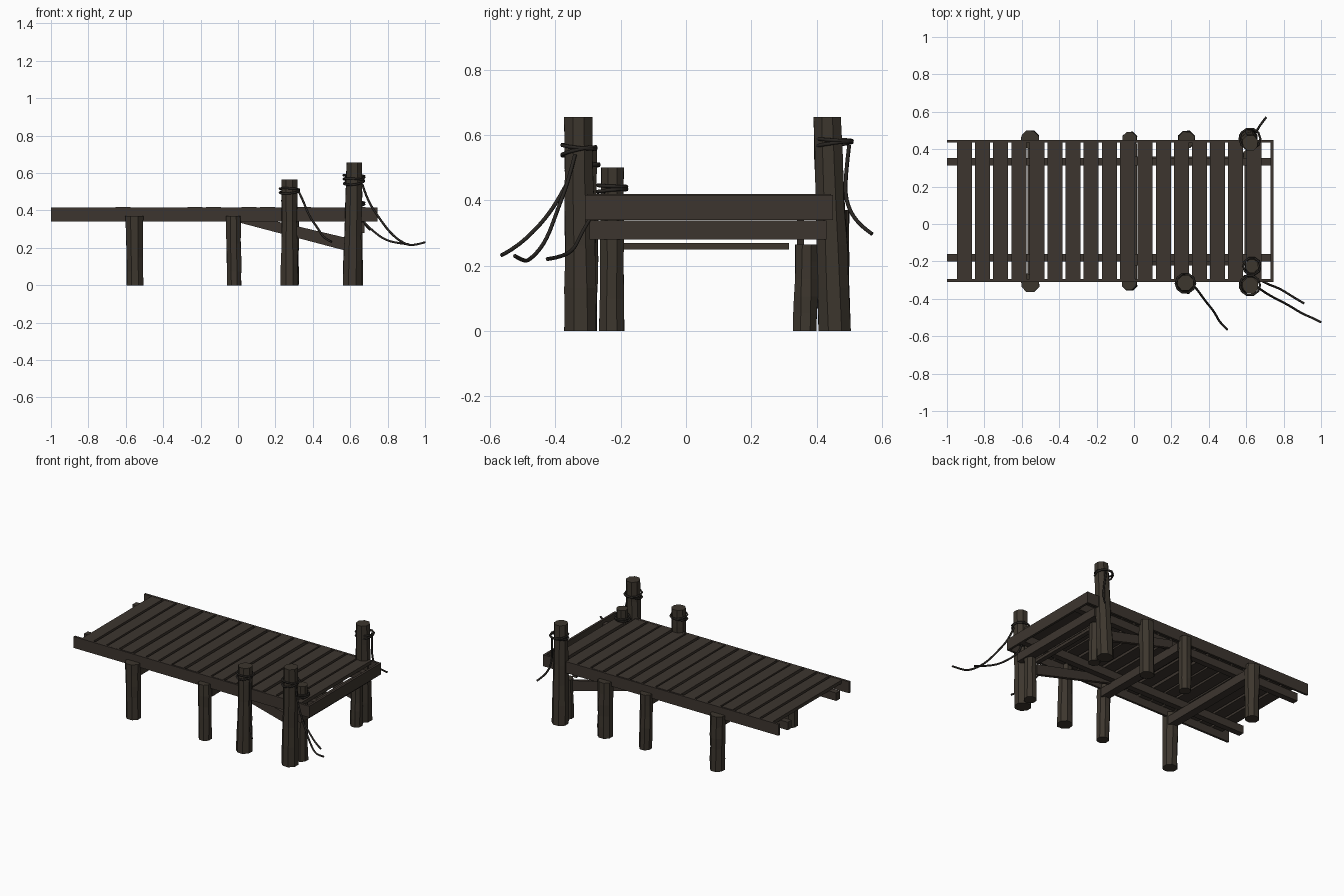
import bpy, bmesh, math, random
from mathutils import Vector

random.seed(4)
cube = bpy.data.objects.get("Cube")
if cube:
    bpy.data.objects.remove(cube)


def material(name, rgb):
    m = bpy.data.materials.new(name)
    m.use_nodes = True
    m.diffuse_color = (*rgb, 1)
    m.node_tree.nodes["Principled BSDF"].inputs["Base Color"].default_value = (*rgb, 1)
    return m


WOOD = material("dark_plank_wood", (0.046, 0.036, 0.028))
LOG = material("dark_log_wood", (0.046, 0.037, 0.027))
ROPE = material("tarred_rope", (0.022, 0.019, 0.016))


def finish(name, bm, mat):
    bmesh.ops.recalc_face_normals(bm, faces=bm.faces)
    mesh = bpy.data.meshes.new(name)
    bm.to_mesh(mesh)
    bm.free()
    mesh.materials.append(mat)
    ob = bpy.data.objects.new(name, mesh)
    bpy.context.collection.objects.link(ob)
    return ob


def box(name, x, y, z):
    """Box from three (low, high) ranges."""
    bm = bmesh.new()
    bmesh.ops.create_cube(bm, size=1)
    for v in bm.verts:
        v.co = [r[0] + (c + 0.5) * (r[1] - r[0]) for c, r in zip(v.co, (x, y, z))]
    return finish(name, bm, WOOD)


def log(name, base, top, height, r0, r1):
    """Uneven eight-sided log between a base and a top position."""
    bm = bmesh.new()
    rings, sides, levels = [], 8, 6
    for i in range(levels):
        t = i / (levels - 1)
        centre = Vector(base).lerp(Vector(top), t)
        r = (r0 + (r1 - r0) * t) * random.uniform(0.97, 1.03)
        ring = []
        for k in range(sides):
            a = math.tau * (k + 0.5) / sides
            q = r * random.uniform(0.95, 1.05)
            ring.append(bm.verts.new((centre.x + q * math.cos(a),
                                      centre.y + q * math.sin(a), height * t)))
        rings.append(ring)
    for a, b in zip(rings, rings[1:]):
        for k in range(sides):
            n = (k + 1) % sides
            bm.faces.new((a[k], a[n], b[n], b[k]))
    bm.faces.new(rings[0])
    bm.faces.new(rings[-1])
    return finish(name, bm, LOG)


def rope(name, points, closed=False, radius=0.006):
    curve = bpy.data.curves.new(name, "CURVE")
    curve.dimensions = "3D"
    curve.bevel_depth = radius
    curve.bevel_resolution = 1
    curve.use_fill_caps = True
    s = curve.splines.new("POLY" if closed else "NURBS")
    s.points.add(len(points) - 1)
    for p, co in zip(s.points, points):
        p.co = (*co, 1)
    s.use_cyclic_u = closed
    if not closed:
        s.use_endpoint_u = True
        s.order_u = 3
        s.resolution_u = 4
    curve.materials.append(ROPE)
    bpy.context.collection.objects.link(bpy.data.objects.new(name, curve))


def coil(name, x, y, z, r, tilt):
    """Two tilted rope turns round a post."""
    for turn, lean in enumerate((tilt, -tilt * 0.5)):
        pts = []
        for k in range(10):
            a = math.tau * k / 10
            pts.append((x + r * math.cos(a), y + r * math.sin(a),
                        z + turn * 0.014 + lean * r * math.sin(a + 0.5)))
        rope(f"{name}_{turn + 1}", pts, True)


FRONT, BACK, END = -0.31, 0.45, 0.745

# Deck frame: side rails, end board, stringers
for side, y in (("front", FRONT), ("back", BACK - 0.015)):
    box(f"{side}_rail", (-1, END - 0.01), (y, y + 0.015), (0.34, 0.416))
box("end_board", (END - 0.015, END), (FRONT, BACK), (0.34, 0.416))
for side, y in (("front", -0.2), ("back", 0.312)):
    box(f"{side}_stringer", (-1, END - 0.015), (y, y + 0.04), (0.34, 0.393))

# Deck planks
for i in range(17):
    x = -0.945 + i * 0.0965 + random.uniform(-0.002, 0.002)
    z = random.uniform(-0.002, 0.004)
    box(f"deck_plank_{i + 1}", (x, x + 0.08), (FRONT + 0.006, BACK - 0.006),
        (0.393 + z, 0.416 + z))

# Cross beams under the deck and a low tie at the end
for i, x in enumerate((-0.57, -0.04, 0.62)):
    box(f"cross_beam_{i + 1}", (x, x + 0.055), (-0.295, 0.43), (0.28, 0.338))
box("low_tie", (0.59, 0.62), (-0.2, 0.315), (0.25, 0.27))

# Sloping braces on both sides
for side, y in (("front", -0.222), ("back", 0.34)):
    brace = box(f"{side}_brace", (0, 0.6), (y, y + 0.022), (0.337, 0.407))
    for v in brace.data.vertices:
        v.co.z -= 0.264 * v.co.x
        if v.co.x < 0.1:
            v.co.z = min(v.co.z, 0.39)

# Posts
for i, x in enumerate((-0.55, -0.02)):
    r = 0.05 - 0.008 * i
    log(f"front_post_{i + 1}", (x, -0.318, 0), (x - 0.005, -0.315, 0), 0.37, r - 0.003, r)
    log(f"back_post_{i + 1}", (x, 0.456, 0), (x - 0.005, 0.452, 0), 0.37, r - 0.003, r)
log("front_post_3", (0.275, -0.325, 0), (0.275, -0.315, 0), 0.565, 0.049, 0.043)
log("back_post_3", (0.28, 0.455, 0), (0.28, 0.45, 0), 0.37, 0.047, 0.047)
log("front_corner_post", (0.61, -0.322, 0), (0.622, -0.33, 0), 0.655, 0.053, 0.044)
log("back_corner_post", (0.61, 0.456, 0), (0.622, 0.432, 0), 0.655, 0.052, 0.045)
log("front_inner_post", (0.63, -0.228, 0), (0.63, -0.225, 0), 0.5, 0.041, 0.036)
log("back_inner_post", (0.62, 0.365, 0), (0.62, 0.37, 0), 0.265, 0.04, 0.036)

# Rope turns
coil("front_post_coil", 0.275, -0.317, 0.5, 0.052, 0.2)
coil("front_corner_coil", 0.62, -0.328, 0.55, 0.054, 0.25)
coil("front_inner_coil", 0.63, -0.226, 0.43, 0.046, 0.1)
coil("back_corner_coil", 0.62, 0.455, 0.572, 0.056, 0.15)

# Loose rope ends
rope("front_post_rope", [(0.32, -0.33, 0.51), (0.345, -0.36, 0.46), (0.38, -0.41, 0.37),
                         (0.43, -0.47, 0.3), (0.46, -0.53, 0.25), (0.5, -0.565, 0.232)])
rope("front_corner_rope", [(0.665, -0.34, 0.54), (0.69, -0.36, 0.46), (0.74, -0.39, 0.38),
                           (0.82, -0.43, 0.27), (0.9, -0.48, 0.215), (0.95, -0.5, 0.215),
                           (1.0, -0.525, 0.23)])
rope("front_inner_rope", [(0.66, -0.25, 0.43), (0.66, -0.29, 0.35), (0.71, -0.32, 0.3),
                          (0.78, -0.345, 0.245), (0.85, -0.39, 0.225), (0.91, -0.425, 0.22)])
rope("back_corner_rope", [(0.64, 0.5, 0.57), (0.65, 0.485, 0.45), (0.655, 0.495, 0.38),
                          (0.675, 0.53, 0.325), (0.706, 0.57, 0.297)])
